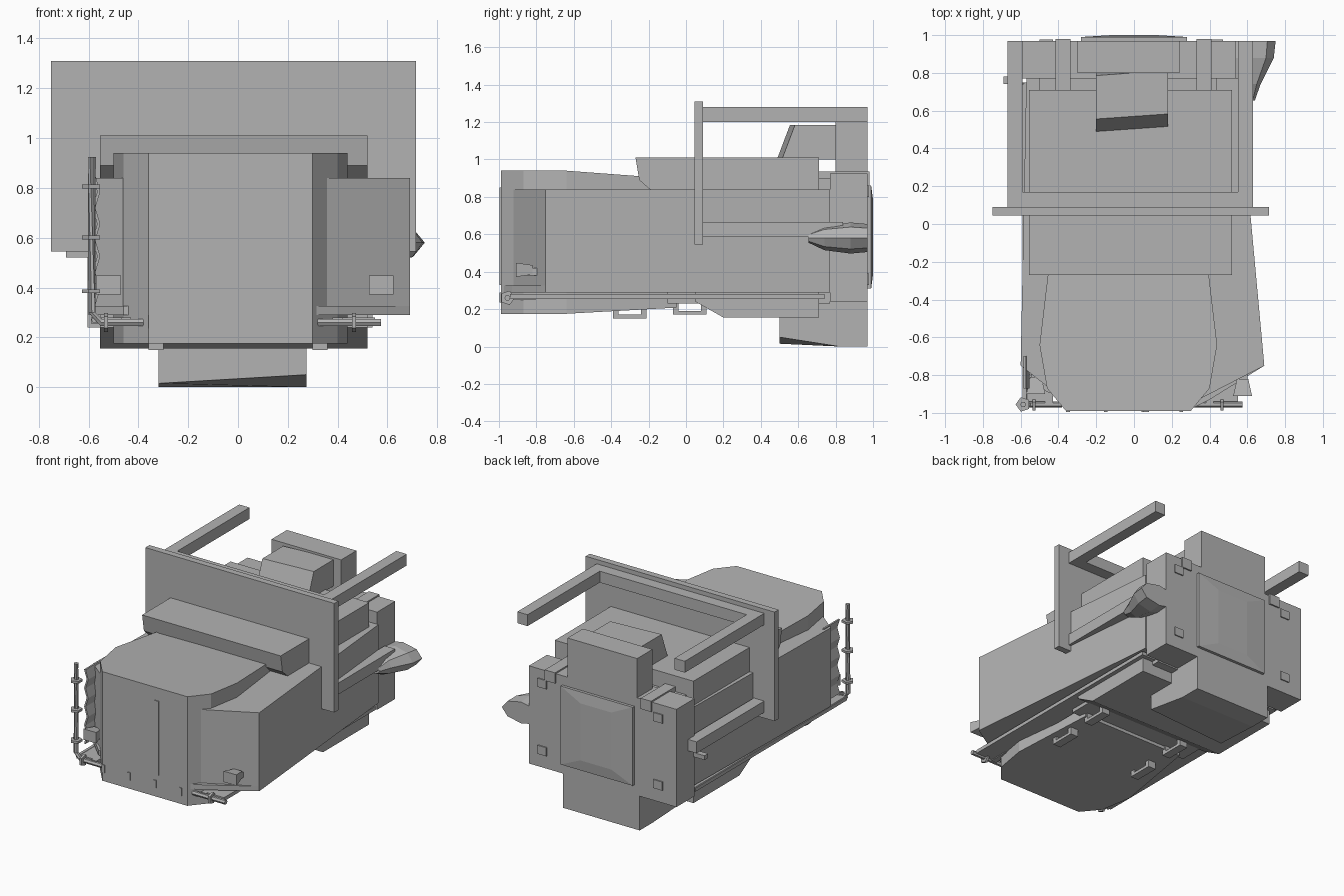
import bpy, bmesh, math
from mathutils import Vector

default_cube = bpy.data.objects.get("Cube")
if default_cube:
    bpy.data.objects.remove(default_cube, do_unlink=True)

# One flat grey for every part
shade = (.45, .45, .45, 1)
grey = bpy.data.materials.new("plain_grey")
grey.use_nodes = True
grey.diffuse_color = shade
grey.node_tree.nodes["Principled BSDF"].inputs["Base Color"].default_value = shade

# Shared planes and widths
middle = -.03
rear = .97
body_end = .77
screen_back = .09
arm_size = .08
arm_sides = (-.67, .55)
body_span = (-.555, .52)
guard_y = -.955
guard_z = .26


def loft(name, rings):
    """Closed solid through rings of equal point count."""
    bm = bmesh.new()
    loops = [[bm.verts.new(point) for point in ring] for ring in rings]
    count = len(loops[0])
    for lower, upper in zip(loops, loops[1:]):
        for i in range(count):
            j = (i + 1) % count
            bm.faces.new((lower[i], lower[j], upper[j], upper[i]))
    bm.faces.new(reversed(loops[0]))
    bm.faces.new(loops[-1])
    bmesh.ops.recalc_face_normals(bm, faces=bm.faces)
    mesh = bpy.data.meshes.new(name)
    bm.to_mesh(mesh)
    bm.free()
    mesh.materials.append(grey)
    part = bpy.data.objects.new(name, mesh)
    bpy.context.collection.objects.link(part)


def raise_plan(name, outline, heights):
    """Extrude a top-view outline between two heights."""
    loft(name, [[(x, y, z) for x, y in outline] for z in heights])


def sweep_side(name, outline, span):
    """Extrude a side-view outline across the width."""
    loft(name, [[(x, y, z) for y, z in outline] for x in span])


def rectangle(across, along):
    (left, right), (front, back) = across, along
    return [(left, front), (right, front), (right, back), (left, back)]


def box(name, across, along, heights):
    raise_plan(name, rectangle(across, along), heights)


def around(center, half):
    return (center - half, center + half)


def onward(start, length):
    return (start, start + length)


def tube(name, path, radius, sides=6):
    points = [Vector(point) for point in path]
    rings = []
    for i, point in enumerate(points):
        direction = points[min(i + 1, len(points) - 1)] - points[max(i - 1, 0)]
        turn = direction.to_track_quat('Z', 'Y')
        angles = [math.tau * k / sides for k in range(sides)]
        rings.append([point + turn @ Vector((math.cos(a), math.sin(a), 0)) * radius for a in angles])
    loft(name, rings)


# Hood: mirrored faceted nose, top and belly bending toward the cabin
half_nose = [(.4, -.05), (.47, -.64), (.43, -.87), (.33, -.99)]
nose = [(middle + x, y) for x, y in half_nose]
nose += [(middle - x, y) for x, y in reversed(half_nose)]
hood_bottom = [(x, y, .175 + max(0, y + .6) * .06) for x, y in nose]
hood_top = [(x, y, .94 - max(0, y + .6) * .08) for x, y in nose]
loft("hood", [hood_bottom, hood_top])
hood_front = (-.996, -.98)
for i in range(4):
    box("hood_slot", around(-.35 + i * .2, .01), hood_front, (.235, .29))
box("hood_rib", around(.065, .015), hood_front, (.33, .85))

# Fenders tapering rearward, each over a thin sill and a running board
left_outline = [(.3, -.95), (.4, -.9), (.69, -.75), (.55, body_end), (.3, body_end)]
right_outline = [(-.4, -.87), (-.46, -.86), (-.6, -.75), (-.57, body_end), (-.4, body_end)]
for label, outline in (("left", left_outline), ("right", right_outline)):
    raise_plan(label + "_fender", outline, (.325, .84))
    sill = [(x, y - .03 if y < -.8 else y) for x, y in outline]
    raise_plan(label + "_sill", sill, (.29, .325))
for label, across in (("left", (.4, .55)), ("right", (-.59, -.45))):
    box(label + "_running_board", across, (-.94, .74), (.255, .28))

# Cabin deck, core and underbody
deck_top = 1.01
deck = [(-.27, deck_top), (.71, deck_top), (.71, .82), (-.17, .82), (-.25, .89)]
sweep_side("cabin_deck", deck, body_span)
box("cabin_core", around(middle, .47), (-.1, body_end), (.23, .9))
belly = [(.05, .3), (.05, .24), (.2, .155), (.71, .155), (.71, .3)]
sweep_side("rear_underbody", belly, body_span)

# Step brackets under the body
for front, tread in ((-.39, .15), (-.07, .17)):
    for left in (-.36, .3):
        across = onward(left, .06)
        box("step_tread", across, onward(front, .18), onward(tread, .02))
        for leg in (front, front + .15):
            box("step_leg", across, onward(leg, .03), (tread, guard_z))

# Upright screen with a beam and pairs of arms running rearward
box("screen", (-.75, .715), (.045, screen_back), (.545, 1.31))
box("screen_beam", (-.67, .63), onward(screen_back, arm_size), onward(1.2, arm_size))
for left in arm_sides:
    across = onward(left, arm_size)
    box("upper_arm", across, (screen_back, rear), onward(1.2, arm_size))
    box("lower_arm", across, (screen_back, .84), onward(.585, arm_size))

# Rear cross block, tall column and sloping foot
box("rear_cross_block", (-.605, .54), (body_end, rear), (.24, .925))
box("rear_column", around(middle, .27), (.8, rear), (.2, 1.2))
foot_ends = []
for x, toe in ((-.32, .015), (.275, .05)):
    foot = [(.5, .16), (.5, toe), (.82, 0), (rear, 0), (rear, .3), (.8, .3)]
    foot_ends.append([(x, y, z) for y, z in foot])
loft("rear_foot", foot_ends)

# Rear door with a shallow raised centre
door_rings = []
for y, half_width, half_height in ((.96, .28, .275), (.99, .28, .275), (1, .12, .2)):
    door = rectangle(around(0, half_width), around(.585, half_height))
    door_rings.append([(x, y, z) for x, z in door])
loft("rear_door", door_rings)
for bottom in (.33, .8):
    for left in (-.5, .4):
        box("rear_clip", onward(left, .07), around(rear, .008), onward(bottom, .06))
for center in (-.375, .37):
    box("rear_strap", around(center, .04), (.7, .98), (.86, .935))

# Tapered hatch housing on the deck, turned slightly
hatch_rings = []
for front, back, z in ((.5, .84, 1), (.57, .8, 1.185)):
    base = rectangle(around(-.01, .19), (front, back))
    hatch_rings.append([(x, y + x * .07, z) for x, y in base])
loft("hatch_housing", hatch_rings)

# Side pod, blunt at the rear and tapering forward
pod_rings = []
for y, width, height in ((.655, .04, .025), (.74, .07, .065), (.88, .14, .083), (rear, .15, .075)):
    angles = [math.tau * k / 8 for k in range(8)]
    pod_rings.append([(.6 + width * math.cos(a), y, .58 + height * math.sin(a)) for a in angles])
loft("side_pod", pod_rings)
box("side_nub", (-.69, -.59), around(.76, .02), around(.535, .015))

# Fender lamps: flared head on a narrow stem
for x, y in ((.575, -.85), (-.52, -.84)):
    box("lamp_stem", around(x, .025), onward(y, .1), around(.4, .02))
    head = []
    for depth, half_width, half_height in ((y - .06, .05, .038), (y + .03, .03, .025)):
        face = rectangle(around(x, half_width), around(.41, half_height))
        head.append([(across, depth, z) for across, z in face])
    loft("lamp_head", head)

# Tubular guards with pentagonal collars and mounting brackets
pole_x = -.587
bend = [(-.38, guard_z), (-.55, guard_z), (pole_x, .3), (pole_x, .925)]
tube("right_guard", [(x, guard_y, z) for x, z in bend], .016)
tube("left_guard", [(x, guard_y, guard_z) for x in (.32, .575)], .016)
tube("side_rail", [(-.575, y, .27) for y in (guard_y, .75)], .014)
for height in (.385, .6, .805):
    tube("pole_collar", [(pole_x, guard_y, z) for z in around(height, .008)], .04, sides=5)
for center in (-.53, .465):
    tube("guard_collar", [(x, guard_y, guard_z) for x in around(center, .008)], .04, sides=5)
for center in (-.45, .4):
    box("guard_bracket", around(center, .02), (guard_y, -.8), (.25, .28))

# Pleated side curtain behind the upright guard
pleats = [(-.585 + i % 2 * .02, .33 + i * .065) for i in range(9)]
curtain = pleats + [(x + .012, z) for x, z in reversed(pleats)]
loft("side_curtain", [[(x, y, z) for x, z in curtain] for y in (-.87, -.7)])
